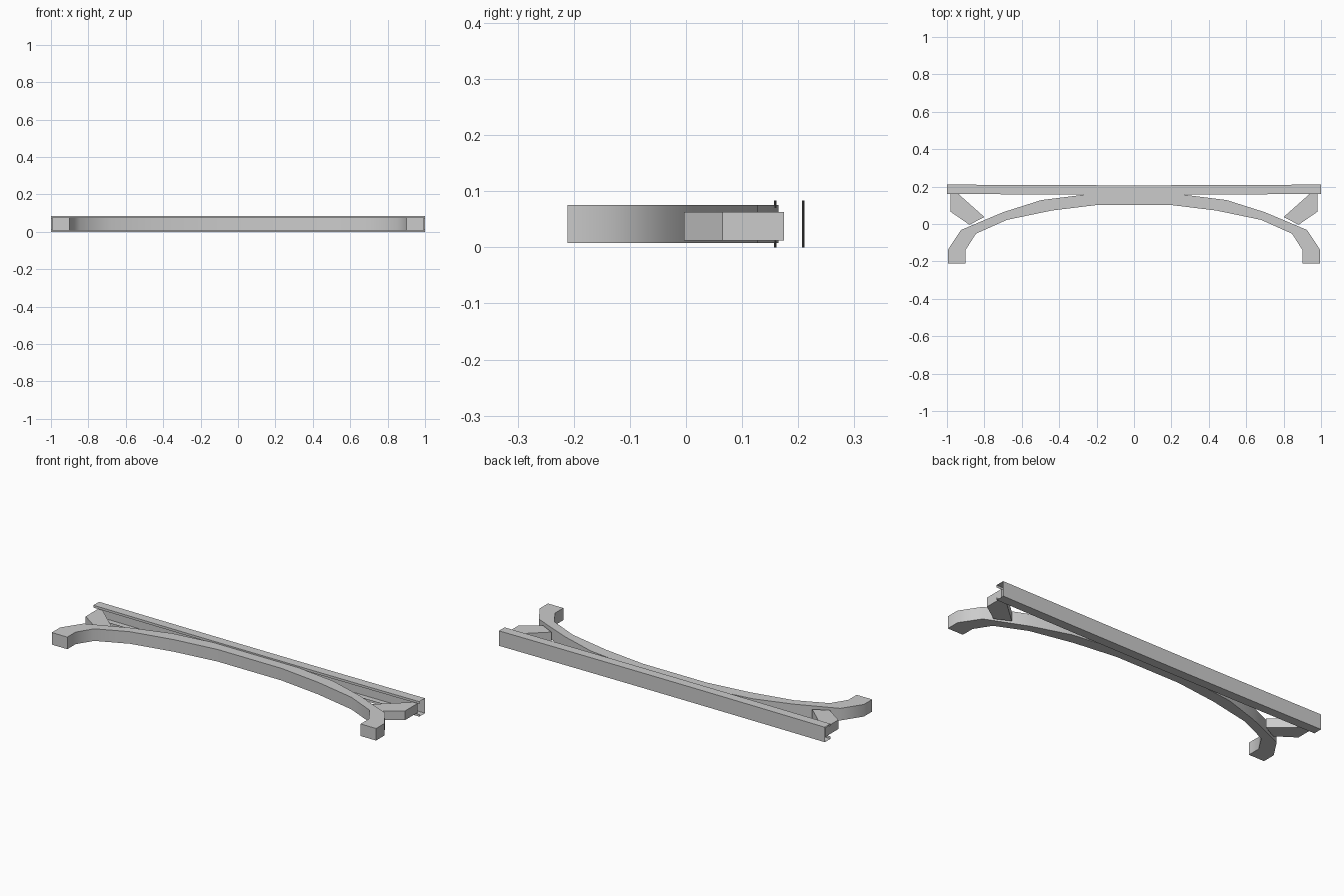
import bpy, bmesh

cube = bpy.data.objects.get("Cube")
if cube:
    bpy.data.objects.remove(cube, do_unlink=True)

grey = bpy.data.materials.new("plain grey")
grey.use_nodes = True
grey.diffuse_color = (0.6, 0.6, 0.6, 1)
grey.node_tree.nodes["Principled BSDF"].inputs["Base Color"].default_value = (0.6, 0.6, 0.6, 1)


def finish(name, bm, smooth_angle=None):
    mesh = bpy.data.meshes.new(name)
    bm.to_mesh(mesh)
    bm.free()
    mesh.materials.append(grey)
    obj = bpy.data.objects.new(name, mesh)
    bpy.context.collection.objects.link(obj)
    if smooth_angle:
        bpy.ops.object.select_all(action="DESELECT")
        obj.select_set(True)
        bpy.context.view_layer.objects.active = obj
        bpy.ops.object.shade_smooth_by_angle(angle=smooth_angle)
    return obj


def prism(name, outline, low, high, smooth_angle=None):
    """Extrude a plan outline upwards between two heights."""
    bm = bmesh.new()
    face = bm.faces.new([bm.verts.new((x, y, low)) for x, y in outline])
    top = bmesh.ops.extrude_face_region(bm, geom=[face])
    verts = [v for v in top["geom"] if isinstance(v, bmesh.types.BMVert)]
    bmesh.ops.translate(bm, vec=(0, 0, high - low), verts=verts)
    bmesh.ops.recalc_face_normals(bm, faces=bm.faces)
    return finish(name, bm, smooth_angle)


# Curved arm: one bow with ends that turn forward
outer = [(-.995, -.211), (-.995, -.138), (-.925, -.032), (-.70, .063), (-.495, .128), (-.20, .165)]
inner = [(-.90, -.211), (-.90, -.138), (-.845, -.052), (-.68, .022), (-.44, .072), (-.195, .102)]


def mirrored(half):
    return half + [(-x, y) for x, y in reversed(half)]


prism("curved_bow", mirrored(outer) + mirrored(inner)[::-1], .008, .075, 0.7)

# Angled braces joining the bow to the rail
brace = [(.98, .175), (.98, .065), (.88, -.004), (.80, .037), (.955, .175)]
for name, side in (("left_brace", 1), ("right_brace", -1)):
    prism(name, [(side * x, y) for x, y in brace], .012, .063)

# Rear rail: thin lipped channel, open to the front and very slightly bowed
section = [(.157, .013), (.157, 0), (.207, 0), (.207, .083), (.157, .083), (.157, .07)]
stations = 12
bm = bmesh.new()
rings = []
for i in range(stations + 1):
    x = -1 + 2 * i / stations
    rings.append([bm.verts.new((x, y + .004 * x * x, z)) for y, z in section])
for a, b in zip(rings, rings[1:]):
    for j in range(len(section) - 1):
        bm.faces.new((a[j], b[j], b[j + 1], a[j + 1]))
bmesh.ops.recalc_face_normals(bm, faces=bm.faces)
finish("rear_rail", bm, 0.5)
